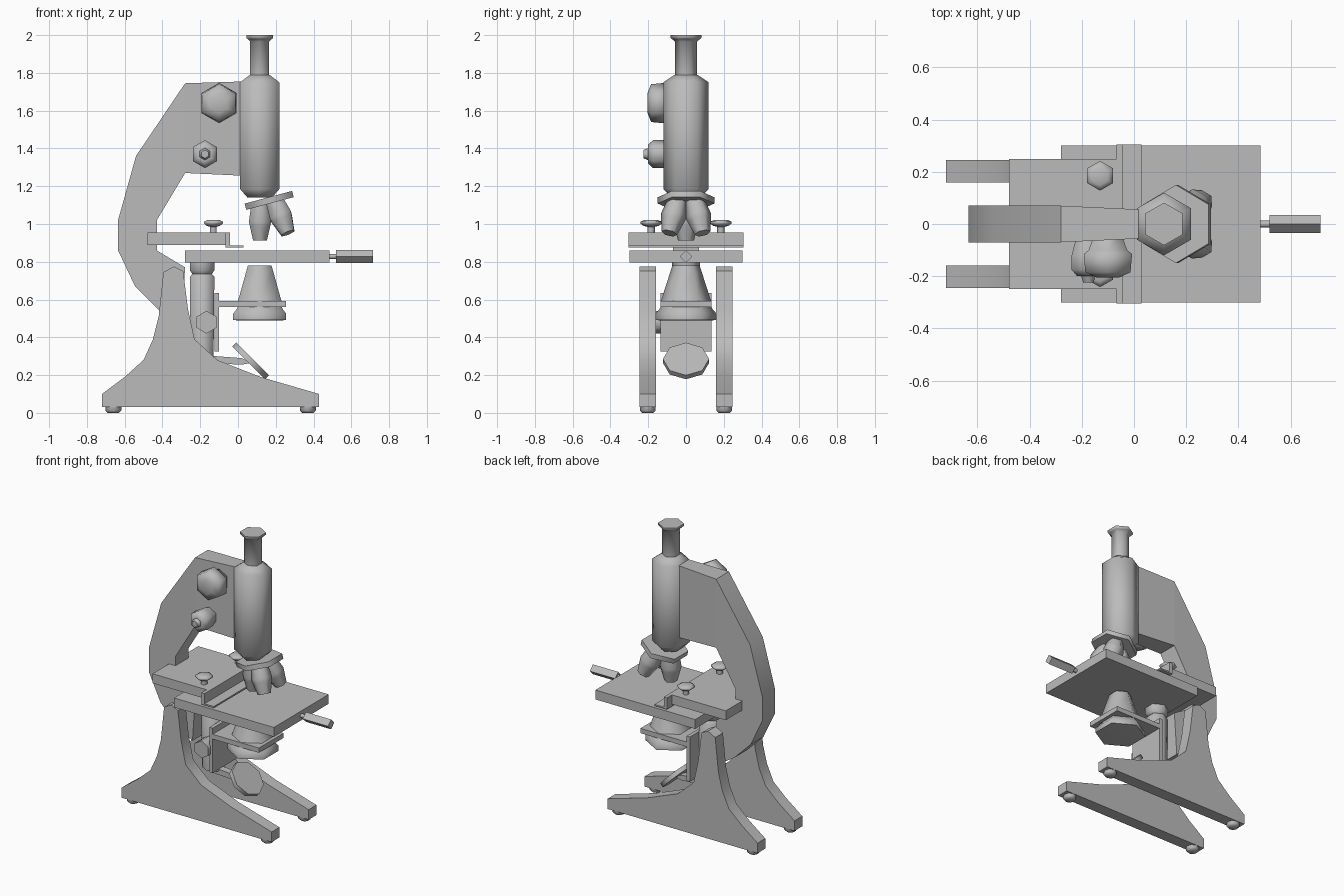
import bpy, bmesh
from math import radians, sin, cos, tau
from mathutils import Matrix, Vector

cube = bpy.data.objects.get("Cube")
if cube:
    bpy.data.objects.remove(cube, do_unlink=True)

grey = bpy.data.materials.new("grey metal")
grey.use_nodes = True
grey.diffuse_color = (0.5, 0.5, 0.5, 1)
grey.node_tree.nodes["Principled BSDF"].inputs["Base Color"].default_value = (0.5, 0.5, 0.5, 1)


def finish(name, bm, limit):
    """Turn a bmesh into an object, smooth across edges below the limit."""
    bmesh.ops.recalc_face_normals(bm, faces=bm.faces)
    for f in bm.faces:
        f.smooth = True
    for e in bm.edges:
        e.smooth = e.calc_face_angle(0) < radians(limit)
    mesh = bpy.data.meshes.new(name)
    bm.to_mesh(mesh)
    bm.free()
    mesh.materials.append(grey)
    obj = bpy.data.objects.new(name, mesh)
    bpy.context.collection.objects.link(obj)
    return obj


def loft(name, rings, limit):
    """Skin a list of equal-length point rings and cap both ends."""
    bm = bmesh.new()
    loops = [[bm.verts.new(p) for p in ring] for ring in rings]
    for a, b in zip(loops, loops[1:]):
        for i in range(len(a)):
            j = (i + 1) % len(a)
            bm.faces.new((a[i], a[j], b[j], b[i]))
    bm.faces.new(loops[0])
    bm.faces.new(loops[-1])
    return finish(name, bm, limit)


def lathe(name, profile, at, turn=Matrix(), sides=6):
    """Turned part: profile of (radius, height) about its own z axis."""
    rings = [[Vector(at) + turn @ Vector((-r * sin(tau * i / sides), r * cos(tau * i / sides), h))
              for i in range(sides)] for r, h in profile]
    return loft(name, rings, 65)


def prism(name, outline, y0, y1, limit=40):
    """Side outline of (x, z) points extruded across y."""
    return loft(name, [[(x, y, z) for x, z in outline] for y in (y0, y1)], limit)


def box(name, x0, x1, y, z0, z1):
    return prism(name, [(x0, z0), (x1, z0), (x1, z1), (x0, z1)], -y, y)


def about(axis, degrees):
    return Matrix.Rotation(radians(degrees), 3, axis)


TUBE_X = 0.115
sideways = about('X', 90)

# Two splayed base legs with small feet
leg = [(-0.72, 0.03), (-0.72, 0.10), (-0.60, 0.19), (-0.50, 0.28), (-0.45, 0.39),
       (-0.42, 0.51), (-0.395, 0.745), (-0.34, 0.775), (-0.29, 0.75), (-0.265, 0.55),
       (-0.23, 0.39), (-0.11, 0.28), (0.12, 0.19), (0.43, 0.10), (0.43, 0.03)]
for side, s in (("left", 1), ("right", -1)):
    prism("base_leg_" + side, leg, s * 0.16, s * 0.245)
    for end, x in (("back", -0.66), ("front", 0.37)):
        lathe(f"foot_{end}_{side}", [(0.03, 0), (0.042, 0.012), (0.042, 0.04)],
              (x, s * 0.2025, 0), sides=8)

# Curved arm and the tapered head that holds the tube
arm = [(-0.28, 1.745), (-0.54, 1.36), (-0.635, 1.02), (-0.635, 0.86), (-0.545, 0.67),
       (-0.42, 0.545), (-0.30, 0.47), (-0.28, 0.77), (-0.43, 0.86), (-0.43, 1.02), (-0.28, 1.27)]
prism("arm", arm, -0.07, 0.07)
loft("arm_head", [[(x, -w, lo), (x, w, lo), (x, w, hi), (x, -w, hi)]
                  for x, w, lo, hi in ((-0.28, 0.07, 1.27, 1.745), (0.04, 0.055, 1.255, 1.755))], 40)

# Tube and eyepiece
lathe("body_tube", [(0.075, 1.14), (0.12, 1.185), (0.12, 1.75), (0.06, 1.79)], (TUBE_X, 0, 0))
lathe("eyepiece", [(0.058, 1.77), (0.058, 1.965), (0.075, 1.98), (0.082, 1.985), (0.082, 2.0)],
      (TUBE_X, 0, 0))

# Tilted nosepiece with three objectives
nose_at, nose = Vector((0.165, 0, 1.125)), about('Y', -15)
lathe("nosepiece", [(0.15, -0.017), (0.15, 0.017)], nose_at, nose)
for k in range(3):
    spin = nose @ about('Z', 120 * k)
    lathe(f"objective_{k + 1}", [(0.052, 0), (0.068, -0.10), (0.062, -0.125), (0.042, -0.2)],
          nose_at + spin @ Vector((-0.05, 0, 0)), spin @ about('Y', 15))

# Focus knobs on the right of the head
lathe("coarse_focus_knob", [(0.06, 0.04), (0.085, 0.1), (0.107, 0.115), (0.10, 0.185), (0.05, 0.205)],
      (-0.10, 0, 1.64), sideways)
lathe("fine_focus_knob", [(0.05, 0.04), (0.074, 0.12), (0.074, 0.175), (0.05, 0.2),
                          (0.032, 0.2), (0.022, 0.225)], (-0.175, 0, 1.37), sideways)

# Stage, its clamp plate and bracket
box("stage", -0.28, 0.485, 0.30, 0.795, 0.86)
box("clamp_plate", -0.48, -0.05, 0.25, 0.89, 0.955)
prism("clamp_bracket", [(-0.067, 0.955), (-0.067, 0.875), (0.028, 0.875), (0.028, 0.885),
                        (-0.043, 0.885), (-0.043, 0.955)], -0.305, 0.305)
for side, s in (("left", 1), ("right", -1)):
    lathe("clamp_screw_" + side, [(0.02, 0.95), (0.02, 0.985), (0.04, 0.99), (0.057, 1.003),
                                  (0.057, 1.012), (0.035, 1.022)], (-0.13, s * 0.185, 0))

# Stage adjusting screw
along = about('Y', 90)
lathe("stage_screw_stem", [(0.014, 0.47), (0.014, 0.53)], (0, 0, 0.828), along)
lathe("stage_screw_handle", [(0.034, 0.52), (0.034, 0.714)], (0, 0, 0.828), along, 4)

# Rack pillar, slide plate and its knob
lathe("pillar", [(0.07, 0.29), (0.075, 0.72), (0.06, 0.735), (0.075, 0.755), (0.075, 0.80)],
      (-0.19, 0, 0))
box("slide_plate", -0.125, -0.10, 0.135, 0.325, 0.635)
lathe("slide_knob", [(0.06, 0.05), (0.06, 0.162)], (-0.167, 0, 0.48), sideways)

# Condenser and its carrier
box("condenser_carrier", -0.11, 0.255, 0.135, 0.56, 0.593)
lathe("condenser_cone", [(0.135, 0.59), (0.127, 0.61), (0.082, 0.75), (0.072, 0.78)], (TUBE_X, 0, 0))
lathe("condenser_ring", [(0.14, 0.49), (0.162, 0.492), (0.162, 0.525), (0.14, 0.55), (0.13, 0.57)],
      (TUBE_X, 0, 0))

# Tilted mirror on a short arm
lathe("mirror", [(0.122, -0.015), (0.122, 0.015)], (0.066, 0, 0.275), about('Y', 45), 8)
prism("mirror_arm", [(-0.18, 0.265), (0.02, 0.255), (0.07, 0.265), (0.02, 0.29), (-0.18, 0.305)],
      -0.025, 0.025)
